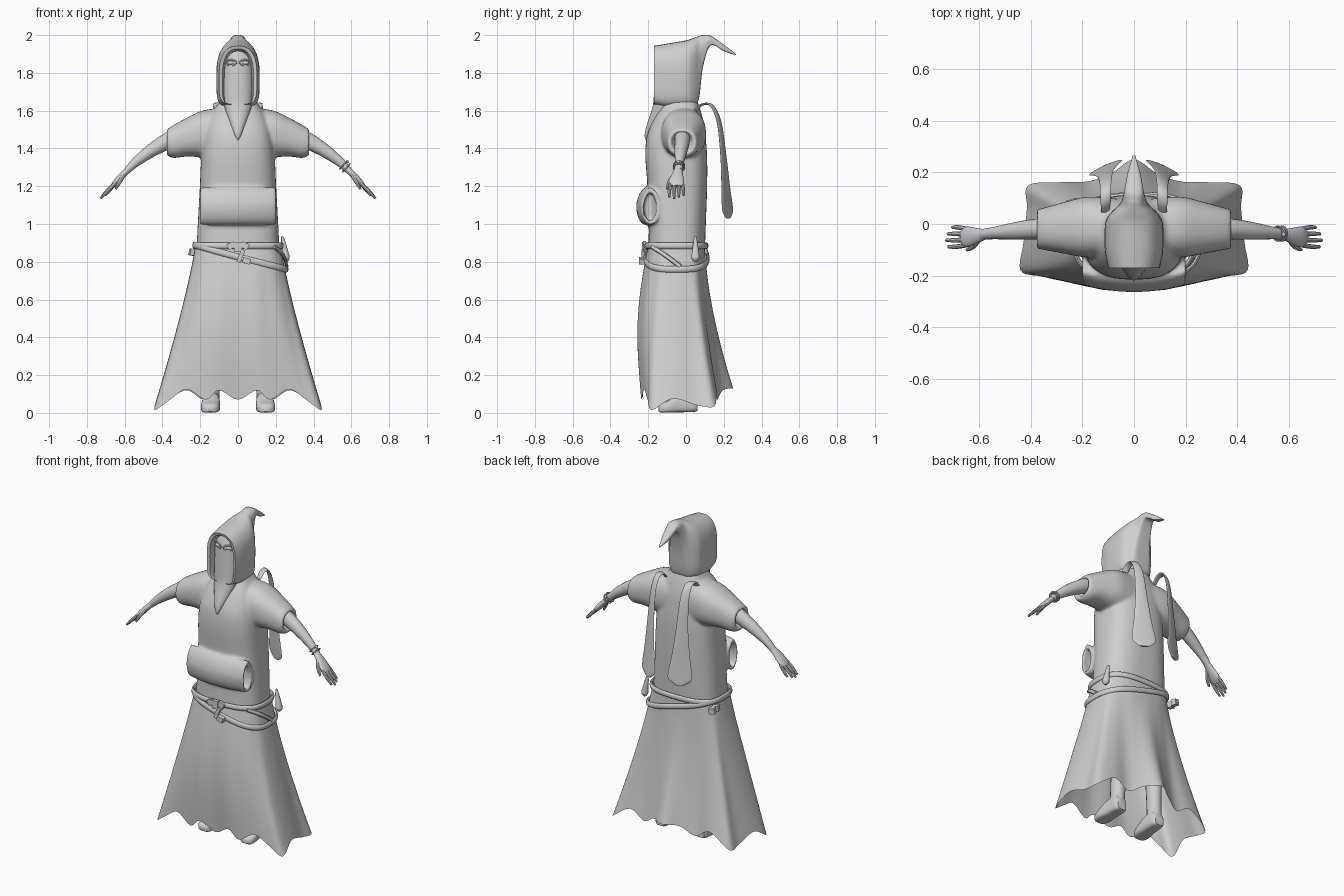
import bpy
import math
from mathutils import Vector

if "Cube" in bpy.data.objects:
    bpy.data.objects.remove(bpy.data.objects["Cube"])

grey = bpy.data.materials.new("plain grey")
grey.use_nodes = True
grey.diffuse_color = (0.62, 0.62, 0.62, 1)
grey.node_tree.nodes["Principled BSDF"].inputs["Base Color"].default_value = grey.diffuse_color
X, Y, Z = Vector((1, 0, 0)), Vector((0, 1, 0)), Vector((0, 0, 1))
parts = []


def finish(obj, name, mirror=False):
    obj.name = name
    obj.data.materials.append(grey)
    if mirror:
        obj.modifiers.new("mirror", "MIRROR")
    parts.append(obj)
    return obj


def dense(pts, k=4, closed=False):
    """Catmull-Rom resampling of tuples of any length."""
    n, out = len(pts), []
    get = (lambda i: pts[i % n]) if closed else (lambda i: pts[max(0, min(n - 1, i))])
    for i in range(n if closed else n - 1):
        a, b, c, d = get(i - 1), get(i), get(i + 1), get(i + 2)
        for j in range(k):
            t = j / k
            out.append(tuple(
                q + t * (r - p) / 2 + t * t * (p - 2.5 * q + 2 * r - s / 2)
                + t ** 3 * (1.5 * (q - r) + (s - p) / 2)
                for p, q, r, s in zip(a, b, c, d)))
    return out if closed else out + [tuple(pts[-1])]


def loft(name, rings, caps=True, loop=False, mirror=False):
    n, m = len(rings[0]), len(rings)
    faces = [(i * n + j, i * n + (j + 1) % n,
              (i + 1) % m * n + (j + 1) % n, (i + 1) % m * n + j)
             for i in range(m if loop else m - 1) for j in range(n)]
    if caps and not loop:
        faces += [tuple(reversed(range(n))), tuple(range((m - 1) * n, m * n))]
    mesh = bpy.data.meshes.new(name)
    mesh.from_pydata([v for r in rings for v in r], [], faces)
    obj = bpy.data.objects.new(name, mesh)
    bpy.context.collection.objects.link(obj)
    return finish(obj, name, mirror)


def power(v, p):
    return math.copysign(abs(v) ** p, v)


def sweep(name, stations, side=Y, axis=None, n=20, p=(1, 1), loop=False, mirror=False):
    """Stations are (x, y, z, radius along side, radius across)."""
    rings, m = [], len(stations)
    for i, (x, y, z, r1, r2) in enumerate(stations):
        lo, hi = (i - 1, (i + 1) % m) if loop else (max(i - 1, 0), min(i + 1, m - 1))
        t = axis or (Vector(stations[hi][:3]) - Vector(stations[lo][:3])).normalized()
        v = t.cross(side).normalized()
        u = v.cross(t)
        ring = []
        for j in range(n):
            c, s = math.cos(math.tau * j / n), math.sin(math.tau * j / n)
            e = p[0] if s >= 0 else p[1]
            ring.append(Vector((x, y, z)) + u * r1 * power(c, e) + v * r2 * power(s, e))
        rings.append(ring)
    return loft(name, rings, loop=loop, mirror=mirror)


def box(name, loc, size, rot=(0, 0, 0)):
    bpy.ops.mesh.primitive_cube_add(size=1, location=loc, rotation=rot)
    obj = bpy.context.object
    obj.scale = size
    bevel = obj.modifiers.new("bevel", "BEVEL")
    bevel.width, bevel.segments = 0.004, 2
    return finish(obj, name)


def ball(name, loc, size, mirror=False):
    bpy.ops.mesh.primitive_uv_sphere_add(segments=16, ring_count=10, radius=1)
    obj = bpy.context.object
    for v in obj.data.vertices:
        v.co = Vector(loc) + v.co * Vector(size)
    obj.location = (0, 0, 0)
    return finish(obj, name, mirror)


# Skirt: scalloped hem outline blended up to the waist, flaring late at the back
half = [(0, -.225, .07), (.1, -.24, .12), (.17, -.235, .07), (.27, -.222, .125),
        (.36, -.203, .07), (.44, -.18, .015), (.428, -.07, .075), (.415, .06, .04),
        (.41, .15, .035), (.28, .162, .12), (.18, .165, .07), (.09, .195, .12), (0, .25, .13)]
last = len(half) - 1
waist = []
for i in range(last + 1):
    a = math.pi * (i / last - 0.5)
    waist.append((.225 * power(math.cos(a), .7), -.05 + .15 * power(math.sin(a), .7), .9))
flip = lambda pts: pts + [(-x, y, z) for x, y, z in reversed(pts[1:-1])]
hem, top = dense(flip(half), 5, True), dense(flip(waist), 5, True)
rings = []
for k in range(25):
    t = k / 24
    ring = []
    for w, h in zip(top, hem):
        f = t ** 1.2
        g = t ** (1.2 + max(0, w[1] + .05) * 3)
        bulge = -.04 * math.sin(math.pi * t) * max(0, -(w[1] + .05) / .15)
        ring.append((w[0] + (h[0] - w[0]) * f, w[1] + (h[1] - w[1]) * g + bulge,
                     w[2] + (h[2] - w[2]) * t))
    rings.append(ring)
loft("skirt", rings, caps=False)

# Tunic body, sleeves and rolled front pocket, fused into one soft garment
body = [(.86, .22, -.2, .1), (1.0, .213, -.197, .105), (1.2, .202, -.204, .112),
        (1.35, .195, -.215, .112), (1.45, .185, -.21, .105), (1.52, .17, -.188, .097),
        (1.58, .145, -.157, .083), (1.63, .11, -.125, .068), (1.69, .075, -.09, .045)]
tunic = sweep("tunic", dense([(0, (f + b) / 2, z, a, (b - f) / 2) for z, a, f, b in body]),
              X, Z, 48, (.75, .75))
sleeve = dense([(.06, -.012, 1.475, .11, .14), (.18, -.012, 1.477, .118, .126),
                (.27, -.015, 1.46, .1, .103), (.34, -.018, 1.437, .084, .088),
                (.376, -.02, 1.432, .076, .07)])
sleeve += [(.376, -.02, 1.432, .056, .054), (.34, -.02, 1.44, .045, .045)]
pocket = [(x, -.212 + .7 * x * x, 1.095, .052, .1) for x in [i * .02 - .2 for i in range(21)]]
hollow = lambda s: [(s * q, -.19, 1.092, .033, .076) for q in (.2, .13)]
pieces = [sweep("pocket", hollow(-1)[::-1] + pocket + hollow(1), Y, X, 32, (1.25, 1))]
for s in (-1, 1):
    pieces.append(sweep("sleeve", [(s * st[0],) + st[1:] for st in sleeve], Y, X, 32, (.85, .85)))
bpy.ops.object.select_all(action="DESELECT")
for piece in pieces:
    parts.remove(piece)
    piece.select_set(True)
tunic.select_set(True)
bpy.context.view_layer.objects.active = tunic
bpy.ops.object.join()
fuse = tunic.modifiers.new("fuse", "REMESH")
fuse.mode, fuse.voxel_size, fuse.use_smooth_shade = "VOXEL", .008, True
soften = tunic.modifiers.new("soften", "SMOOTH")
soften.factor, soften.iterations = .5, 10

# Hood with an opening down to its lower edge and a drooping tip
hood = dense([(y, w, lo, hi) for y, w, lo, hi in (
    (-.17, .1, 1.635, 1.943), (-.1, .113, 1.62, 1.955), (0, .112, 1.62, 1.972),
    (.04, .093, 1.625, 1.985), (.068, .065, 1.66, 1.995), (.09, .048, 1.83, 2.0),
    (.13, .037, 1.945, 1.997), (.2, .024, 1.915, 1.95), (.265, .005, 1.893, 1.9))], 5)
hood = [(-.1, .066, 1.61, 1.9), (-.165, .083, 1.63, 1.927)] + hood
sweep("hood", [(0, y, (lo + hi) / 2, w, (hi - lo) / 2) for y, w, lo, hi in hood],
      -X, Y, 36, (.8, .4))

# Veiled face running down to a point on the chest
face = [(1.92, -.1, .05, .035), (1.87, -.105, .073, .05), (1.8, -.11, .076, .052),
        (1.7, -.115, .077, .054), (1.62, -.125, .071, .052), (1.52, -.167, .04, .042),
        (1.47, -.195, .018, .024), (1.445, -.203, .004, .01)]
sweep("veil", dense([(0, y, z, a, b) for z, y, a, b in face]), X, Z, 28)
ball("eyes", (.037, -.146, 1.853), (.022, .012, .01), True)
rim = [(.037 + .028 * math.cos(a), -.149 + .012 * math.cos(a), 1.853 + .016 * math.sin(a), .004, .004)
       for a in [math.tau * i / 24 for i in range(24)]]
sweep("eye_rims", rim, Y, n=8, loop=True, mirror=True)

# Arms and hands
sweep("forearms", dense([(.32, -.02, 1.465, .042, .046), (.38, -.02, 1.435, .04, .043),
                         (.46, -.027, 1.388, .034, .035), (.54, -.035, 1.328, .024, .025),
                         (.585, -.04, 1.285, .021, .018)]), mirror=True)
sweep("palms", dense([(.575, -.04, 1.295, .019, .016), (.61, -.045, 1.26, .03, .017),
                      (.645, -.05, 1.222, .04, .016), (.665, -.052, 1.2, .034, .011)]), mirror=True)
for i, (name, tip) in enumerate((("index", .72), ("middle", .728), ("ring", .722), ("little", .705))):
    y0, y1 = -.082 + i * .021, -.088 + i * .025
    drop = 1.135 + abs(i - 1) * .008
    sweep(name + "_fingers", dense([(.65, y0, 1.215, .009, .01), ((.66 + tip) / 2, y1, 1.175, .009, .009),
                                    (tip, y1, drop, .006, .006)], 3), n=8, mirror=True)
sweep("thumbs", dense([(.605, -.06, 1.262, .012, .012), (.625, -.088, 1.225, .011, .011),
                       (.648, -.1, 1.185, .006, .006)], 3), n=8, mirror=True)

# Bracelet on the left wrist
for i, x in enumerate((.558, .574)):
    bpy.ops.mesh.primitive_torus_add(location=(x, -.037, 1.312 - i * .014), rotation=(0, 2.3, 0),
                                     major_radius=.028, minor_radius=.004,
                                     major_segments=24, minor_segments=8)
    finish(bpy.context.object, "bracelet_%d" % (i + 1))
ball("bracelet_charm", (.58, -.04, 1.33), (.008, .01, .008))

# Belts: one level, one slung towards the left hip
for name, z0, slope in (("waist_belt", .885, 0), ("slung_belt", .825, .27)):
    path = []
    for i in range(64):
        a = math.tau * i / 64
        c, s = power(math.cos(a), .7), power(math.sin(a), .7)
        z = z0 - slope * .24 * c
        path.append(((.233 + (.885 - z) * .2) * c, -.05 + (.16 + (.885 - z) * .08) * s, z, .017, .009))
    sweep(name, path, Z, n=10, loop=True)
sweep("hip_strap", dense([(.19, -.18, .88, .009, .012), (.24, -.11, .835, .009, .012),
                          (.258, -.03, .775, .009, .012)]), X, n=8)

# Belt knot, hanging strap end, side charm and side pouches
box("buckle", (0, -.222, .88), (.04, .024, .05))
for s in (-1, 1):
    box("buckle_wing", (s * .037, -.22, .885), (.04, .016, .034), (0, s * .45, 0))
box("strap_end", (.015, -.228, .83), (.022, .016, .07), (0, .4, 0))
box("front_clasp", (.045, -.235, .805), (.04, .03, .03), (0, .3, 0))
for i, y in enumerate((.04, .08)):
    box("pouch_%d" % (i + 1), (-.24, y, .85), (.035, .032, .035), (0, .2, .3))
sweep("side_charm", dense([(.235, .05, .935, .006, .006), (.241, .05, .9, .012, .012),
                           (.25, .05, .85, .017, .019), (.254, .05, .82, .02, .022),
                           (.254, .05, .8, .008, .008)]), X, Z, 14)

# Hanging straps behind the shoulders
strap = [(.05, 1.6, .018), (.085, 1.632, .02), (.135, 1.627, .022), (.175, 1.54, .027),
         (.198, 1.36, .037), (.21, 1.2, .055), (.218, 1.1, .07), (.222, 1.06, .064), (.224, 1.03, .025)]
sweep("back_straps", dense([(.11, y, z, r, .006) for y, z, r in strap]),
      Vector((.91, -.41, 0)), n=14, mirror=True)

# Legs and shoes
sweep("legs", dense([(.12, .02, .6, .06, .065), (.13, .02, .3, .045, .05),
                     (.14, .015, .06, .04, .045)]), X, Z, 16, mirror=True)
sweep("shoes", dense([(.14, .06, .045, .03, .035), (.14, .04, .055, .042, .05),
                      (.142, -.03, .055, .046, .052), (.146, -.09, .035, .05, .033),
                      (.148, -.13, .025, .04, .024), (.148, -.145, .02, .015, .012)]),
      X, Y, 20, (.5, .8), mirror=True)

# Consistent normals and smooth shading with kept edges
bpy.ops.object.select_all(action="DESELECT")
for obj in parts:
    obj.select_set(True)
bpy.context.view_layer.objects.active = parts[0]
bpy.ops.object.mode_set(mode="EDIT")
bpy.ops.mesh.select_all(action="SELECT")
bpy.ops.mesh.normals_make_consistent(inside=False)
bpy.ops.object.mode_set(mode="OBJECT")
bpy.ops.object.shade_smooth_by_angle(angle=math.radians(40))
